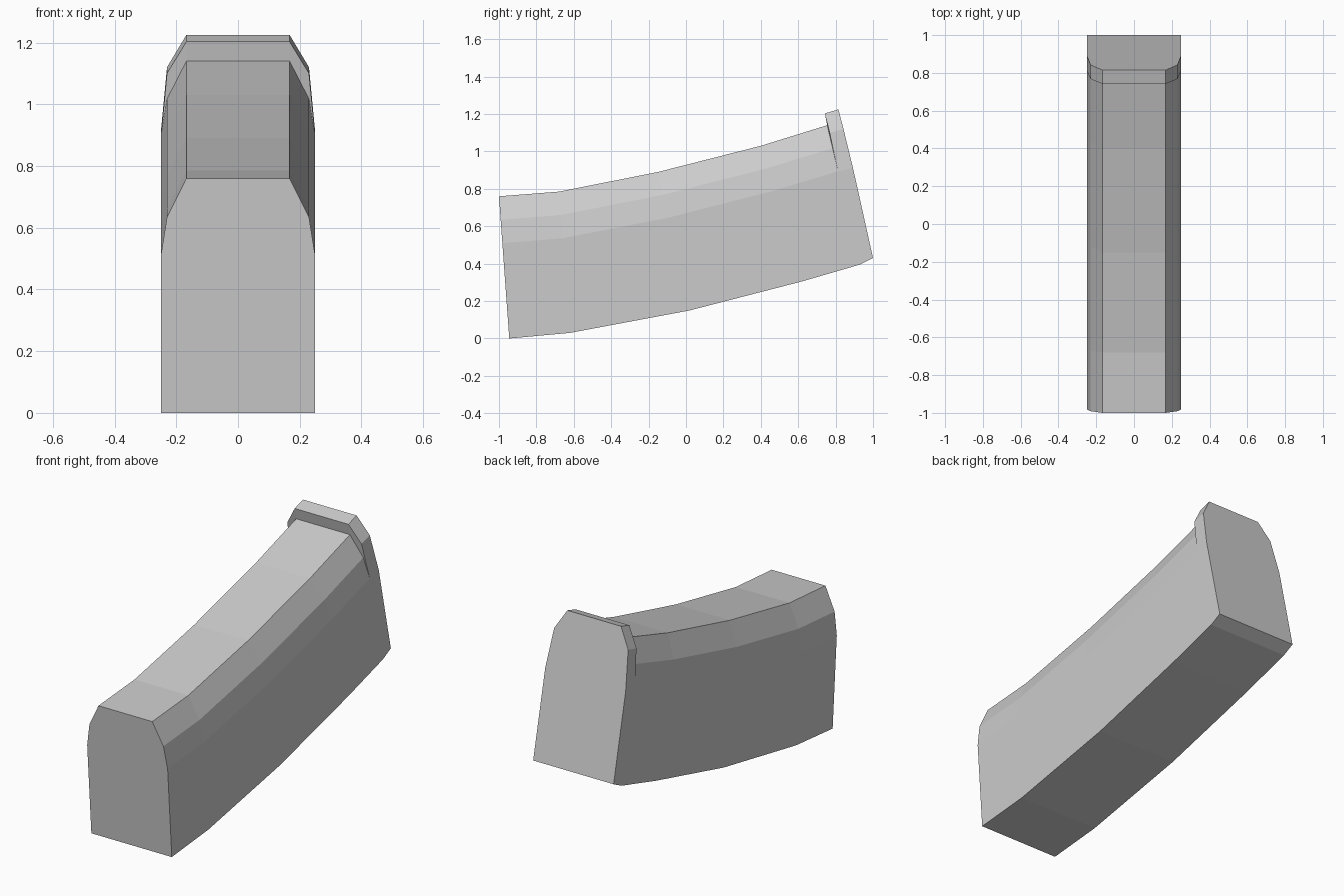
import bpy
import bmesh
from mathutils import Vector

cube = bpy.data.objects.get("Cube")
if cube:
    bpy.data.objects.remove(cube, do_unlink=True)

# Plain grey for the whole body
grey = bpy.data.materials.new("plain_grey")
grey.use_nodes = True
colour = (0.6, 0.6, 0.6, 1)
grey.diffuse_color = colour
grey.node_tree.nodes["Principled BSDF"].inputs["Base Color"].default_value = colour

# Half widths of a section: base, shoulder, chamfer, crown
WIDTHS = (0.25, 0.25, 0.23, 0.167)


def section(bottom, top):
    """Side positions (y, z) of the four section levels along a slanted line."""
    low, high = Vector(bottom), Vector(top)
    return [low.lerp(high, t) for t in (0, 0.67, 0.835, 1)]


# Curved body, front to back
stations = [
    section((-0.945, 0), (-1, 0.76)),
    section((-0.62, 0.03), (-0.68, 0.785)),
    section((0.02, 0.15), (-0.15, 0.89)),
    section((0.62, 0.305), (0.40, 1.03)),
    section((0.93, 0.395), (0.755, 1.14)),
]

# Raised rear lip: it grows out of the shoulder of the last body section
base = stations[-1]
stations.append([base[0], base[1], Vector((0.768, 1.10)), Vector((0.742, 1.203))])
stations.append([Vector(p) for p in ((1, 0.43), (0.893, 0.91), (0.842, 1.12), (0.815, 1.225))])

# Skin the sections into one closed shell
bm = bmesh.new()
rings = []
for levels in stations:
    right = [bm.verts.new((-w, p.x, p.y)) for w, p in zip(WIDTHS, levels)]
    left = [bm.verts.new((w, p.x, p.y)) for w, p in zip(WIDTHS, levels)]
    rings.append(right + left[::-1])
for a, b in zip(rings, rings[1:]):
    for i in range(len(a)):
        j = (i + 1) % len(a)
        bm.faces.new((a[i], a[j], b[j], b[i]))
bm.faces.new(rings[0])
bm.faces.new(rings[-1])
bmesh.ops.remove_doubles(bm, verts=bm.verts[:], dist=0.0005)
bmesh.ops.recalc_face_normals(bm, faces=bm.faces[:])

mesh = bpy.data.meshes.new("curved_body")
bm.to_mesh(mesh)
bm.free()
mesh.materials.append(grey)
body = bpy.data.objects.new("curved_body", mesh)
bpy.context.collection.objects.link(body)
